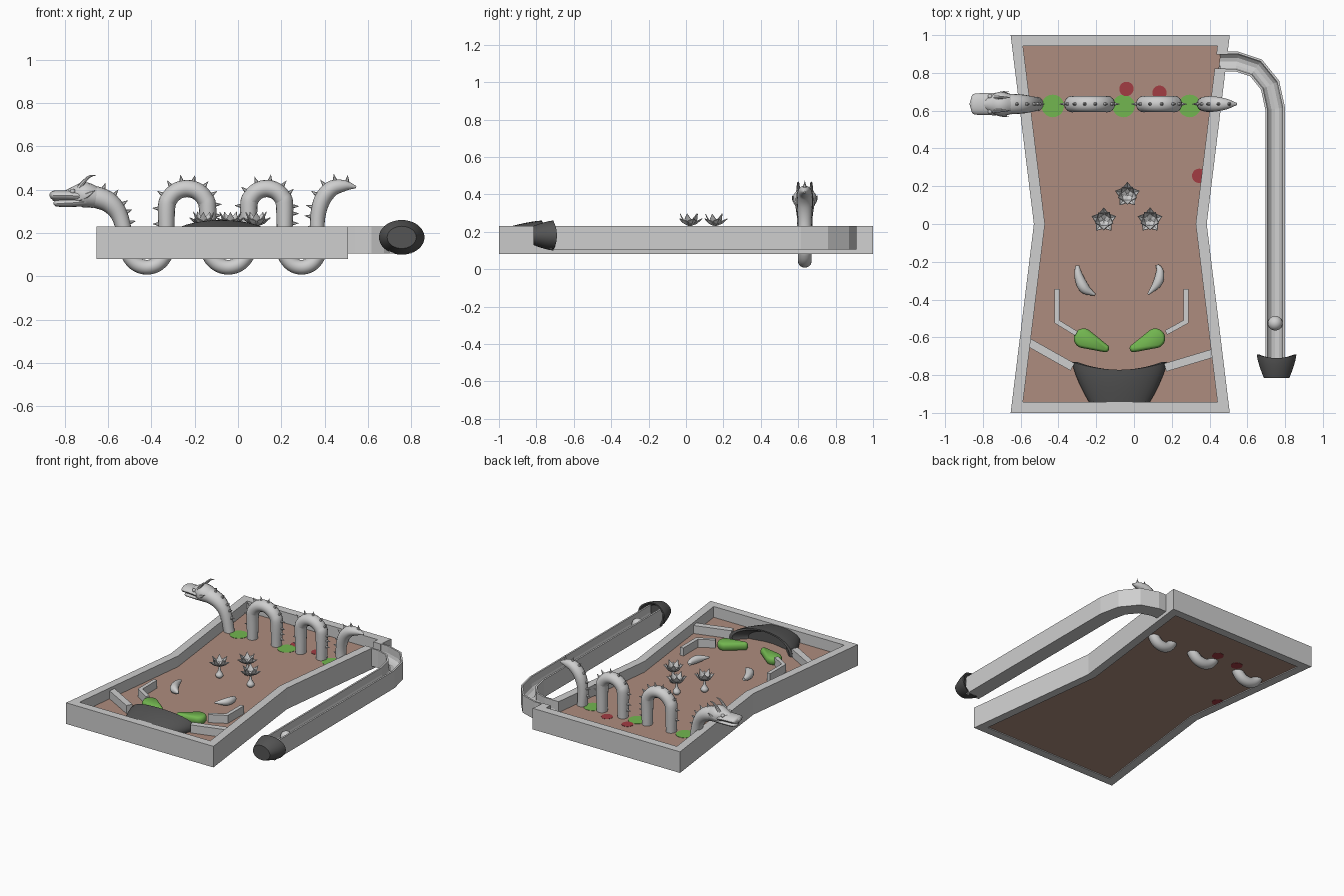
import bpy, bmesh, math
from mathutils import Vector, Matrix

if "Cube" in bpy.data.objects:
    bpy.data.objects.remove(bpy.data.objects["Cube"])

def material(name, c):
    m = bpy.data.materials.new(name)
    m.diffuse_color = (*c, 1)
    m.use_nodes = True
    m.node_tree.nodes["Principled BSDF"].inputs["Base Color"].default_value = m.diffuse_color
    return m

GREY = material("pale grey", (0.62, 0.62, 0.62))
DARK = material("dark grey", (0.09, 0.09, 0.09))
WOOD = material("brown floor", (0.42, 0.265, 0.21))
GREEN = material("green", (0.17, 0.47, 0.08))
RED = material("dark red", (0.36, 0.045, 0.055))
FLOOR = 0.153

def finish(bm, name, mat, smooth=True):
    bmesh.ops.recalc_face_normals(bm, faces=bm.faces)
    me = bpy.data.meshes.new(name)
    bm.to_mesh(me)
    bm.free()
    ob = bpy.data.objects.new(name, me)
    bpy.context.collection.objects.link(ob)
    me.materials.append(mat)
    if smooth:
        bpy.ops.object.select_all(action='DESELECT')
        ob.select_set(True)
        bpy.context.view_layer.objects.active = ob
        bpy.ops.object.shade_smooth_by_angle(angle=math.radians(40))
    return ob

def loft(bm, rings, closed=False, caps=True):
    """Skin a list of point rings with quads."""
    vs = [[bm.verts.new(p) for p in r] for r in rings]
    n = len(vs[0])
    for a, b in zip(vs, vs[1:] + ([vs[0]] if closed else [])):
        for i in range(n):
            bm.faces.new((a[i], a[(i + 1) % n], b[(i + 1) % n], b[i]))
    if caps and not closed:
        bm.faces.new(vs[0])
        bm.faces.new(vs[-1])

def sweep(name, path, profile, closed=False, mat=GREY):
    """Mitred sweep of an (offset, z) profile along a flat path."""
    P = [Vector(p) for p in path]
    rings = []
    for i, p in enumerate(P):
        d0 = (p - P[i - 1]) if (i or closed) else P[1] - p
        d1 = (P[(i + 1) % len(P)] - p) if (i < len(P) - 1 or closed) else d0
        n0 = Vector((-d0.y, d0.x)).normalized()
        n1 = Vector((-d1.y, d1.x)).normalized()
        m = (n0 + n1) / (1 + n0.dot(n1))
        rings.append([(p.x + m.x * o, p.y + m.y * o, z) for o, z in profile])
    bm = bmesh.new()
    loft(bm, rings, closed)
    return finish(bm, name, mat, False)

def spline(pts, steps=5):
    P = [Vector(p) for p in pts]
    P = [2 * P[0] - P[1]] + P + [2 * P[-1] - P[-2]]
    out = []
    for a, b, c, d in zip(P, P[1:], P[2:], P[3:]):
        for k in range(steps):
            t = k / steps
            out.append(0.5 * (2 * b + (c - a) * t + (2 * a - 5 * b + 4 * c - d) * t * t
                              + (3 * b - a - 3 * c + d) * t ** 3))
    return out + [P[-2]]

def tube(name, pts, ref, wide=1.0, sides=16, steps=5):
    """Round tube through (x, y, z, radius) points; ref is normal to the bend plane."""
    S = spline(pts, steps)
    ref = Vector(ref)
    rings = []
    for i, s in enumerate(S):
        t = (S[min(i + 1, len(S) - 1)].to_3d() - S[max(i - 1, 0)].to_3d()).normalized()
        n = ref.cross(t).normalized()
        b = t.cross(n)
        rings.append([s.to_3d() + max(s[3], 0.001) * (n * math.cos(a) + b * wide * math.sin(a))
                      for a in [math.tau * k / sides for k in range(sides)]])
    bm = bmesh.new()
    loft(bm, rings)
    return finish(bm, name, GREY), S

def disc(name, x, y, z, r, mat):
    bm = bmesh.new()
    bmesh.ops.create_cone(bm, cap_ends=True, segments=20, radius1=r, radius2=r, depth=0.004,
                          matrix=Matrix.Translation((x, y, z)))
    finish(bm, name, mat, False)

def sphere(name, loc, r, mat=GREY):
    bm = bmesh.new()
    bmesh.ops.create_uvsphere(bm, u_segments=20, v_segments=12, radius=r, matrix=Matrix.Translation(loc))
    finish(bm, name, mat)

# table frame with a pinched waist, opened where the ball lane enters
outline = [(-0.653, -1), (0.507, -1), (0.385, 0), (0.507, 1), (-0.653, 1), (-0.53, 0)]
frame = sweep("table_frame", outline, [(0, 0.08), (0, 0.23), (0.058, 0.23), (0.058, 0.08)], True)
bm = bmesh.new()
bmesh.ops.create_cube(bm, size=1, matrix=Matrix.Translation((0.47, 0.86, 0.24)) @ Matrix.Diagonal((0.2, 0.075, 0.2, 1)))
cutter = finish(bm, "lane_opening_cutter", GREY, False)
cutter.hide_render = True
cutter.hide_viewport = True
cut = frame.modifiers.new("opening", 'BOOLEAN')
cut.object = cutter

# playfield slab and painted spots (the underside is mirrored)
bm = bmesh.new()
loft(bm, [[(-0.073 + (x + 0.073) * 0.93, y * 0.96, z) for x, y in outline] for z in (0.086, FLOOR)])
finish(bm, "playfield", WOOD, False)
for x, y in [(-0.04, 0.715), (0.135, 0.695), (0.345, 0.255)]:
    disc("red_spot", x, y, FLOOR, 0.038, RED)
    disc("red_spot_below", -0.146 - x, y, 0.086, 0.038, RED)
for x in (-0.43, -0.055, 0.295):
    disc("green_spot", x, 0.625, FLOOR, 0.06, GREEN)

# serpent body: neck, three dips, two humps, tail
Y = 0.635
cross = [-0.51, -0.33, -0.14, 0.05, 0.215, 0.372]
body = [(-0.72, Y, 0.37, 0.045), (-0.65, Y, 0.364, 0.05), (-0.585, Y, 0.333, 0.046), (-0.54, Y, 0.265, 0.038)]
for i, (a, b) in enumerate(zip(cross, cross[1:])):
    c, r = (a + b) / 2, (b - a) / 2
    up = 1 if i % 2 else -1
    zc = 0.405 - r if up > 0 else 0.042 + r
    for k in range(7):
        t = math.pi * k / 6
        body.append((c - r * math.cos(t), Y, zc + up * r * math.sin(t), 0.037 + 0.003 * up))
body += [(0.366, Y, 0.25, 0.034), (0.385, Y, 0.345, 0.038), (0.43, Y, 0.403, 0.037),
         (0.49, Y, 0.418, 0.026), (0.545, Y, 0.412, 0.005)]
_, S = tube("serpent_body", body, (0, 1, 0), 1.08)

# row of back spikes
bm = bmesh.new()
run = 0
for p, q in zip(S[4:], S[5:]):
    t = q.to_3d() - p.to_3d()
    run += t.length
    if run > 0.036 and p.z > 0.2:
        run = 0
        out = t.normalized().cross(Vector((0, 1, 0)))
        rot = out.to_track_quat('Z', 'Y').to_matrix().to_4x4()
        bmesh.ops.create_cone(bm, cap_ends=True, segments=6, radius1=0.012, radius2=0, depth=0.036,
                              matrix=Matrix.Translation(p.to_3d() + out * (p[3] + 0.01)) @ rot)
finish(bm, "back_spikes", GREY, False)

# serpent head
tube("upper_head", [(-0.867, Y, 0.366, 0.008), (-0.853, Y, 0.37, 0.022), (-0.80, Y, 0.37, 0.025), (-0.755, Y, 0.374, 0.042),
                    (-0.71, Y, 0.376, 0.058), (-0.665, Y, 0.366, 0.051), (-0.63, Y, 0.358, 0.04)], (0, 1, 0), 1.12)
tube("snout", [(-0.866, Y, 0.372, 0.008), (-0.85, Y, 0.373, 0.022), (-0.79, Y, 0.373, 0.024), (-0.73, Y, 0.37, 0.025)], (0, 1, 0), 2.4)
tube("lower_jaw", [(-0.85, Y, 0.337, 0.006), (-0.835, Y, 0.337, 0.015), (-0.78, Y, 0.338, 0.018), (-0.70, Y, 0.345, 0.022)], (0, 1, 0), 2.5)
for s in (-1, 1):
    y = Y + s * 0.035
    tube("horn", [(-0.735, y, 0.405, 0.012), (-0.712, y, 0.435, 0.009), (-0.685, y, 0.46, 0.006), (-0.655, y, 0.467, 0.001)], (0, 1, 0), 1, 8)
    tube("cheek_fin", [(-0.735, Y + s * 0.045, 0.36, 0.016), (-0.70, Y + s * 0.06, 0.372, 0.012), (-0.66, Y + s * 0.066, 0.395, 0.001)], (0, 1, 0), 0.6, 8)
    sphere("eye", (-0.762, Y + s * 0.04, 0.392), 0.012)

# ball lane: round-bottomed trough bending into the table
lane = [(0.455, 0.86), (0.545, 0.86)]
lane += [(0.545 + 0.2025 * math.sin(a), 0.61 + 0.25 * math.cos(a)) for a in [math.pi / 6 * k for k in (1, 2, 3)]]
lane.append((0.7475, -0.73))
groove = [(0.04 * math.cos(a), 0.18 + 0.04 * math.sin(a)) for a in [-math.pi * k / 6 for k in range(7)]]
sweep("ball_lane", lane, [(-0.052, 0.23), (-0.052, 0.105), (0.052, 0.105), (0.052, 0.23), (0.04, 0.23)] + groove + [(-0.04, 0.23)])
sphere("ball", (0.7475, -0.525, 0.182), 0.039)

# flared dark hoods: plunger knob and drain mouth
def hood(name, cx, y0, y1, hw, cz, hz, dip, zmin):
    L = y1 - y0
    spec = [(0.6, 0.35), (0.9, 0.0), (1.0, 0.0)]
    spec += [(1 - 0.36 * (k / 6) ** 1.4, k / 6) for k in range(1, 7)]
    rings = []
    for s, t in spec:
        ring = []
        for k in range(36):
            u, v = math.cos(math.tau * k / 36), math.sin(math.tau * k / 36)
            ring.append((cx + hw * s * u, y0 + L * t - dip * v * v * (1 - t), max(zmin, cz + hz * s * v)))
        rings.append(ring)
    bm = bmesh.new()
    loft(bm, rings)
    finish(bm, name, DARK)

hood("plunger_knob", 0.755, -0.69, -0.815, 0.105, 0.18, 0.08, 0.02, 0)
hood("drain_mouth", -0.077, -0.73, -0.945, 0.25, 0.168, 0.092, 0.042, 0.12)

# guide rails
def rail(name, path, w):
    sweep(name, path, [(-w, FLOOR - 0.01), (-w, 0.21), (w, 0.21), (w, FLOOR - 0.01)])

rail("left_inner_guide", [(-0.408, -0.345), (-0.408, -0.517), (-0.305, -0.58)], 0.013)
rail("right_inner_guide", [(0.275, -0.345), (0.275, -0.517), (0.17, -0.575)], 0.013)
rail("left_outer_guide", [(-0.56, -0.625), (-0.325, -0.757)], 0.022)
rail("right_outer_guide", [(0.425, -0.682), (0.165, -0.76)], 0.022)

# flippers: tapered rounded paddles
for s, name in ((-1, "left_flipper"), (1, "right_flipper")):
    base, tip = Vector((-0.077 + s * 0.19, -0.605)), Vector((-0.077 + s * 0.075, -0.658))
    R, r, ax = 0.052, 0.021, tip - base
    lim, a0 = math.acos((R - r) / ax.length), math.atan2(ax.y, ax.x)
    rings = []
    for z, inset in [(FLOOR, 0.008), (0.166, 0), (0.185, 0), (0.197, 0.005), (0.203, 0.013)]:
        ring = []
        for k in range(40):
            a = -math.pi + math.tau * k / 40
            c, rad = (tip, r) if abs(a) < lim else (base, R)
            ring.append((c.x + (rad - inset) * math.cos(a + a0), c.y + (rad - inset) * math.sin(a + a0), z))
        rings.append(ring)
    bm = bmesh.new()
    loft(bm, rings)
    finish(bm, name, GREEN)

# tusk bumpers
tube("left_tusk", [(-0.30, -0.22, 0.185, 0.01), (-0.293, -0.275, 0.182, 0.023), (-0.263, -0.34, 0.18, 0.028),
                   (-0.207, -0.375, 0.178, 0.006)], (0, 0, 1))
tube("right_tusk", [(0.122, -0.217, 0.178, 0.008), (0.137, -0.25, 0.18, 0.02), (0.126, -0.31, 0.182, 0.025),
                    (0.075, -0.372, 0.185, 0.005)], (0, 0, 1))

# flower bumpers: two rings of pointed petals on a droplet stem
for x, y in [(-0.035, 0.155), (-0.16, 0.02), (0.085, 0.02)]:
    bm = bmesh.new()
    for ring, (reach, top) in enumerate([(0.066, 0.272), (0.05, 0.297)]):
        for k in range(5):
            a = math.tau * (k + ring * 0.5) / 5 + math.pi / 2
            d, n = Vector((math.cos(a), math.sin(a), 0)), Vector((-math.sin(a), math.cos(a), 0))
            o = Vector((x, y, 0))
            up = lambda z: Vector((0, 0, z))
            v = [bm.verts.new(p) for p in (o + up(0.232), o + d * reach * 0.55 + n * 0.023 + up(0.258),
                                           o + d * reach + up(top), o + d * reach * 0.55 - n * 0.023 + up(0.258),
                                           o + d * reach * 0.55 + up(0.246))]
            for i in range(4):
                bm.faces.new((v[i], v[(i + 1) % 4], v[4]))
    petals = finish(bm, "flower_petals", GREY, False)
    petals.modifiers.new("thickness", 'SOLIDIFY').thickness = 0.004
    tube("flower_stem", [(x, y, FLOOR - 0.003, 0.012), (x, y, 0.163, 0.024), (x, y, 0.178, 0.024),
                         (x, y, 0.2, 0.011), (x, y, 0.24, 0.005)], (0, 1, 0), 1, 14, 3)
